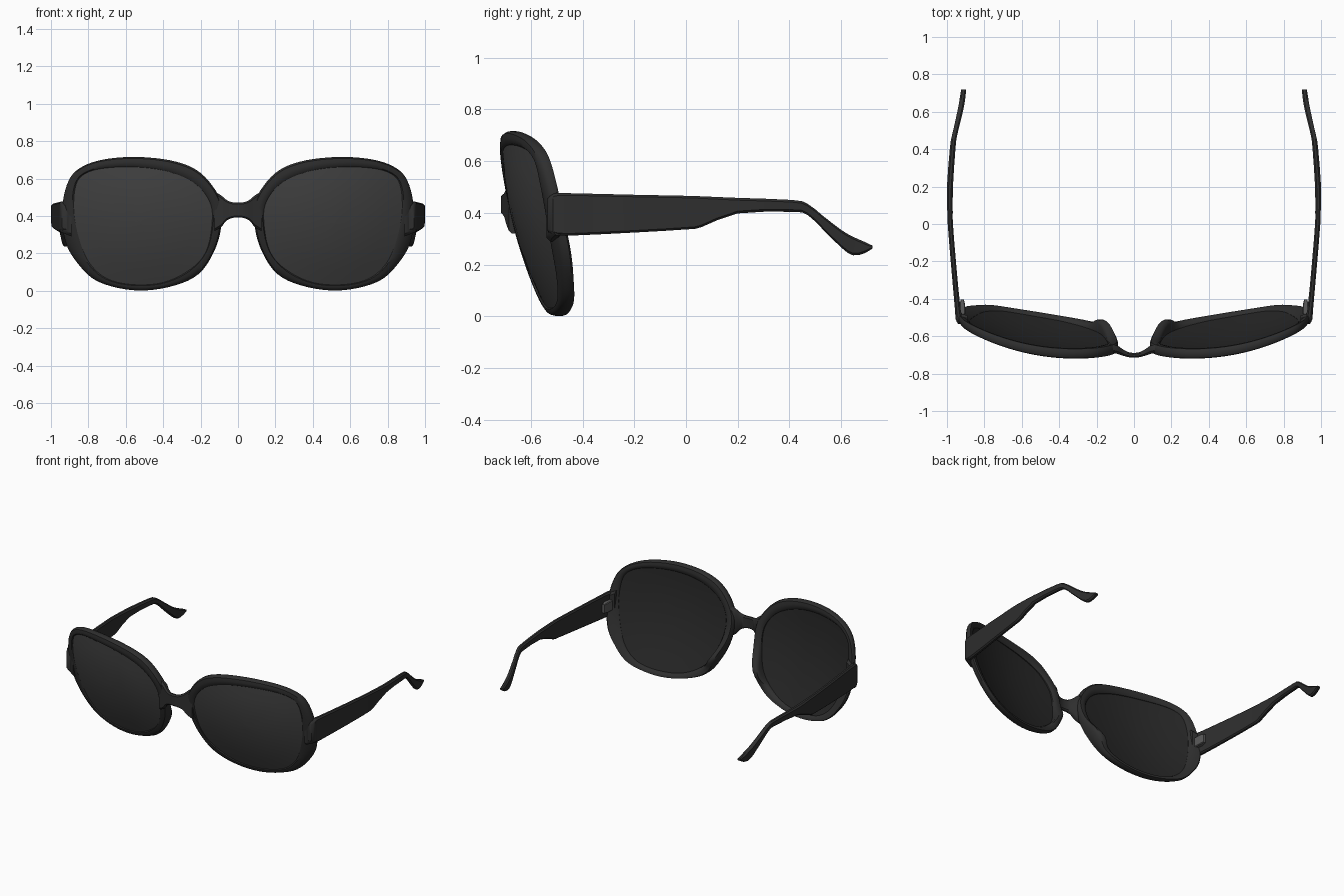
import bpy, bmesh, math
from mathutils import Vector

if "Cube" in bpy.data.objects:
    bpy.data.objects.remove(bpy.data.objects["Cube"])


def material(name, v):
    m = bpy.data.materials.new(name)
    m.diffuse_color = (v, v, v, 1)
    m.use_nodes = True
    m.node_tree.nodes["Principled BSDF"].inputs["Base Color"].default_value = m.diffuse_color
    return m


FRAME = material("black acetate", 0.028)
LENS_FRONT = material("smoke lens front", 0.058)
LENS_BACK = material("dark lens back", 0.020)
METAL = material("hinge grey", 0.10)


def loft(name, rings, mats, loop=False, caps=True, mirror=True, angle=40):
    """Skin a list of closed rings; loop joins the last ring to the first."""
    bm = bmesh.new()
    vs = [[bm.verts.new(p) for p in r] for r in rings]
    n = len(rings[0])
    for i in range(len(vs) if loop else len(vs) - 1):
        a, b = vs[i], vs[(i + 1) % len(vs)]
        for j in range(n):
            k = (j + 1) % n
            bm.faces.new((a[j], a[k], b[k], b[j]))
    if caps and not loop:
        bm.faces.new(vs[0])
        bm.faces.new(vs[-1])
    bmesh.ops.recalc_face_normals(bm, faces=bm.faces)
    me = bpy.data.meshes.new(name)
    bm.to_mesh(me)
    bm.free()
    ob = bpy.data.objects.new(name, me)
    bpy.context.collection.objects.link(ob)
    for m in mats:
        me.materials.append(m)
    bpy.ops.object.select_all(action='DESELECT')
    ob.select_set(True)
    bpy.context.view_layer.objects.active = ob
    bpy.ops.object.shade_smooth_by_angle(angle=math.radians(angle))
    if mirror:
        ob.modifiers.new("mirror", 'MIRROR')
    return ob


def spline(pts, steps, closed=True):
    """Catmull-Rom through points of any dimension."""
    n, out = len(pts), []
    for i in range(n if closed else n - 1):
        idx = [i - 1, i, i + 1, i + 2]
        idx = [k % n if closed else min(max(k, 0), n - 1) for k in idx]
        quad = list(zip(*[pts[k] for k in idx]))
        for s in range(steps):
            t = s / steps
            out.append(tuple(0.5 * (2 * b + (c - a) * t + (2 * a - 5 * b + 4 * c - d) * t * t
                                    + (3 * b - a - 3 * c + d) * t ** 3) for a, b, c, d in quad))
    if not closed:
        out.append(tuple(pts[-1]))
    return out


def face_y(x, z):
    """Wrapped, tilted front surface of the glasses."""
    g = 0.44 * (x - 0.3) ** 2.1 if x > 0.3 else 0.25 * (0.3 - x) ** 2
    return -0.72 + 0.4 * (0.68 - z) ** 2 + g


# Matched outlines: outer x, z and lens opening x, z
outline = spline([
    (0.085, 0.40, 0.140, 0.37), (0.105, 0.51, 0.155, 0.48),
    (0.20, 0.63, 0.235, 0.575), (0.33, 0.69, 0.37, 0.635),
    (0.52, 0.715, 0.53, 0.66), (0.70, 0.705, 0.70, 0.657),
    (0.83, 0.665, 0.81, 0.63), (0.905, 0.59, 0.865, 0.57),
    (0.94, 0.44, 0.878, 0.43), (0.925, 0.27, 0.85, 0.28),
    (0.86, 0.15, 0.795, 0.15), (0.75, 0.05, 0.70, 0.065),
    (0.56, 0.003, 0.56, 0.033), (0.37, 0.02, 0.40, 0.045),
    (0.21, 0.09, 0.265, 0.11), (0.115, 0.24, 0.175, 0.21)], 5)

# Rims with nose pads swelling from the lower inner back
section = [(0.15, 0.04), (0.5, 0), (0.85, 0.05), (1, 0.2), (1, 0.8),
           (0.8, 0.97), (0.45, 1), (0.12, 0.93), (0, 0.7), (0, 0.28)]
rings = []
for ox, oz, ix, iz in outline:
    pad = math.exp(-((ox - 0.13) / 0.08) ** 2 - ((oz - 0.22) / 0.10) ** 2)
    depth = 0.060 - 0.012 * ox + 0.055 * pad
    ring = []
    for t, d in section:
        x, z = ox + (ix - ox) * t, oz + (iz - oz) * t
        back = pad * 0.03 * max(0, d - 0.5)
        ring.append((x + back, face_y(x, z) + d * depth, z))
    rings.append(ring)
loft("rim", rings, [FRAME], loop=True)

# Lenses: front sheet out from the centre, then back sheet in
cx, cz = 0.52, 0.36
rings = []
for s, off in [(0.02, 0.010), (0.25, 0.010), (0.5, 0.010), (0.75, 0.010), (1.01, 0.010),
               (1.01, 0.038), (0.75, 0.038), (0.5, 0.038), (0.25, 0.038), (0.02, 0.038)]:
    ring = []
    for _, _, ix, iz in outline:
        x, z = cx + (ix - cx) * s, cz + (iz - cz) * s
        ring.append((x, face_y(x, z) + off, z))
    rings.append(ring)
lens = loft("lens", rings, [LENS_FRONT, LENS_BACK])
for p in lens.data.polygons:
    p.material_index = 0 if p.normal.y < 0 else 1


def rounded(w, h, r=0.3):
    """Eight-sided soft rectangle, centred."""
    a, b = w / 2, h / 2
    c = min(w, h) * r
    return [(-a, -b + c), (-a + c, -b), (a - c, -b), (a, -b + c),
            (a, b - c), (a - c, b), (-a + c, b), (-a, b - c)]


# Bridge: x, middle y, thickness, top z, bottom z
half = [(0, -0.702, 0.026, 0.472, 0.392), (0.035, -0.697, 0.028, 0.474, 0.388),
        (0.065, -0.684, 0.036, 0.488, 0.372), (0.09, -0.672, 0.044, 0.51, 0.34),
        (0.125, -0.665, 0.040, 0.53, 0.32)]
stations = [(-x, *r) for x, *r in half[:0:-1]] + half
rings = [[(x, y + u, (t + b) / 2 + v) for u, v in rounded(w, t - b)]
         for x, y, w, t, b in spline(stations, 3, False)]
loft("bridge", rings, [FRAME], mirror=False)

# Temples: y, top z, bottom z, outer x, thickness
stations = [(-0.535, 0.455, 0.33, 0.940, 0.035), (-0.51, 0.475, 0.315, 0.953, 0.040),
            (-0.45, 0.476, 0.312, 0.958, 0.030), (-0.20, 0.470, 0.324, 0.980, 0.028),
            (0.0, 0.466, 0.336, 0.996, 0.028), (0.06, 0.464, 0.345, 0.998, 0.029),
            (0.20, 0.458, 0.398, 1.0, 0.032), (0.41, 0.450, 0.404, 0.984, 0.030),
            (0.47, 0.435, 0.392, 0.974, 0.028), (0.53, 0.388, 0.335, 0.960, 0.028),
            (0.60, 0.334, 0.266, 0.945, 0.030), (0.645, 0.308, 0.236, 0.936, 0.030),
            (0.69, 0.288, 0.244, 0.929, 0.029), (0.72, 0.274, 0.262, 0.924, 0.026)]
rings = [[(ox - w / 2 + u, y, (t + b) / 2 + v)
          for u, v in rounded(w, t - b, 0.28)]
         for y, t, b, ox, w in spline(stations, 2, False)]
loft("temple", rings, [FRAME])

# Corner blocks joining rim and temple
rings = [[(x, y + u, 0.39 + v) for u, v in rounded(w, h)]
         for x, y, w, h in [(0.89, -0.515, 0.05, 0.20), (0.925, -0.505, 0.055, 0.17),
                            (0.952, -0.495, 0.04, 0.15)]]
loft("corner_block", rings, [FRAME])

# Hinges on the inside of each corner
rings = [[(0.918 + u, y, 0.395 + v) for u, v in rounded(w, h, 0.15)]
         for y, w, h in [(-0.48, 0.034, 0.07), (-0.43, 0.030, 0.07), (-0.405, 0.018, 0.06)]]
loft("hinge", rings, [METAL])
